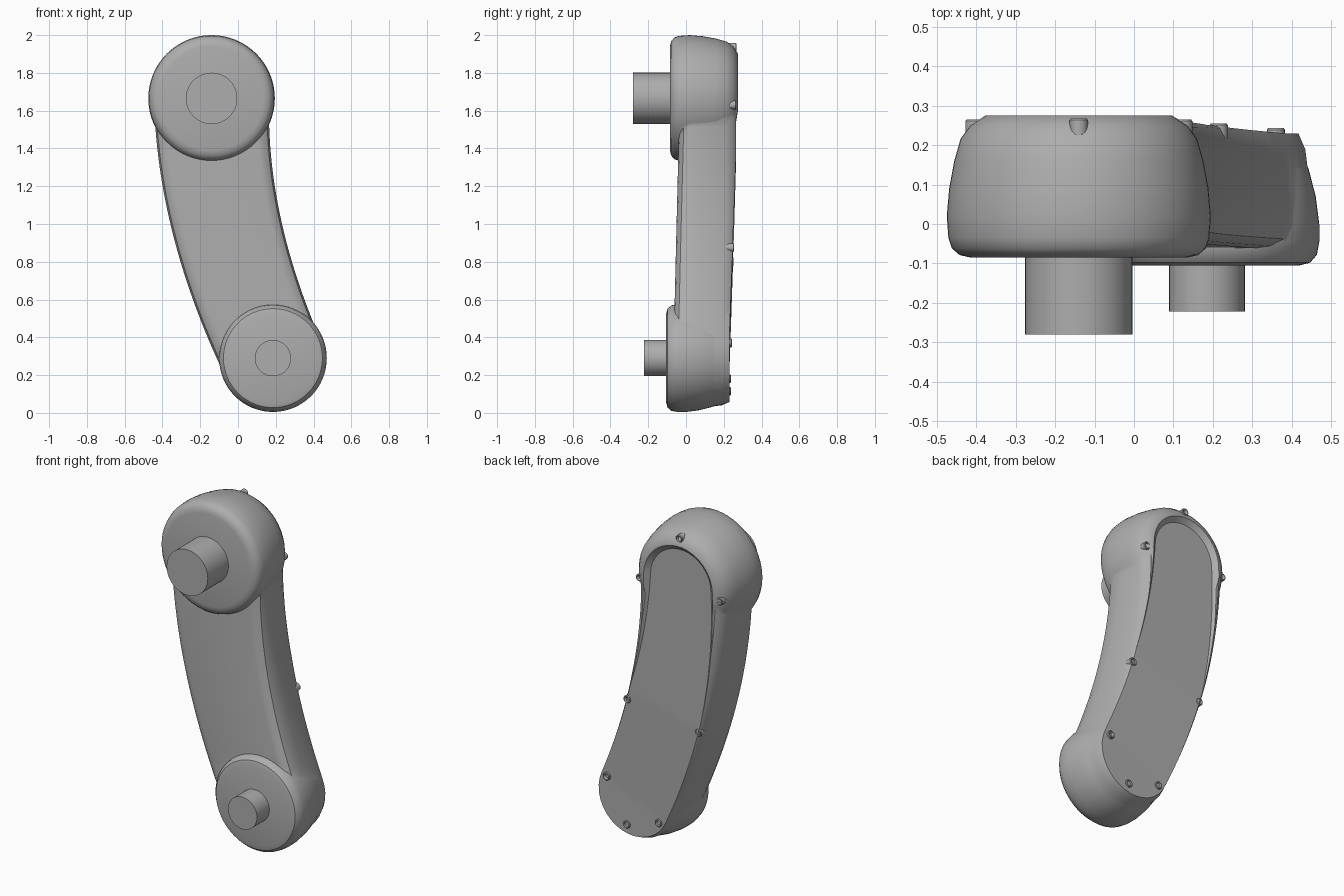
import bpy, bmesh
from math import sin, cos, pi, radians
from mathutils import Vector

if "Cube" in bpy.data.objects:
    bpy.data.objects.remove(bpy.data.objects["Cube"])

grey = bpy.data.materials.new("light_grey")
grey.use_nodes = True
grey.diffuse_color = (0.42, 0.42, 0.42, 1)
grey.node_tree.nodes["Principled BSDF"].inputs["Base Color"].default_value = (0.42, 0.42, 0.42, 1)

TOP = Vector((-0.14, 1.665))     # joint centres in the x-z plane
BEND = Vector((-0.14, 1.0))
LOW = Vector((0.185, 0.29))


def make_object(name, bm):
    bmesh.ops.recalc_face_normals(bm, faces=bm.faces)
    mesh = bpy.data.meshes.new(name)
    bm.to_mesh(mesh)
    bm.free()
    mesh.materials.append(grey)
    obj = bpy.data.objects.new(name, mesh)
    bpy.context.collection.objects.link(obj)
    return obj


def shade(obj, angle=32):
    bpy.ops.object.select_all(action='DESELECT')
    obj.select_set(True)
    bpy.context.view_layer.objects.active = obj
    bpy.ops.object.shade_smooth_by_angle(angle=radians(angle))


def lathe(name, centre, profile, sides):
    """Turn (radius, y) points about an axis along y; both ends are capped."""
    bm = bmesh.new()
    rings = [[bm.verts.new((centre[0] + r * cos(2 * pi * i / sides), y,
                            centre[1] + r * sin(2 * pi * i / sides)))
              for i in range(sides)] for r, y in profile]
    for a, b in zip(rings, rings[1:]):
        for i in range(sides):
            j = (i + 1) % sides
            bm.faces.new((a[i], a[j], b[j], b[i]))
    bm.faces.new(rings[0])
    bm.faces.new(rings[-1])
    return make_object(name, bm)


def rails(w0, w1):
    """Matching left and right points along the bent link, with round ends."""
    pairs = []
    for k in range(8, 0, -1):
        a = k * pi / 17
        up = Vector((0, sin(a) * w0))
        side = Vector((cos(a) * w0, 0))
        pairs.append((TOP + up - side, TOP + up + side, 0))
    for k in range(25):
        t = k / 24
        c = TOP * (1 - t) ** 2 + BEND * 2 * t * (1 - t) + LOW * t * t
        d = ((BEND - TOP) * (1 - t) + (LOW - BEND) * t).normalized()
        n = Vector((-d.y, d.x)) * (w0 + (w1 - w0) * t)
        pairs.append((c - n, c + n, t))
    for k in range(1, 9):
        a = k * pi / 17
        down, side = d * sin(a) * w1, n * cos(a)
        pairs.append((LOW + down - side, LOW + down + side, 1))
    return pairs


def stack(name, layers):
    """Stack link outlines given as (top width, low width, y as a function of t)."""
    bm = bmesh.new()
    loops = []
    for w0, w1, depth in layers:
        pairs = rails(w0, w1)
        left = [bm.verts.new((l.x, depth(t), l.y)) for l, r, t in pairs]
        right = [bm.verts.new((r.x, depth(t), r.y)) for l, r, t in pairs]
        loops.append((left, right))
    for left, right in (loops[0], loops[-1]):
        for i in range(len(left) - 1):
            bm.faces.new((left[i], left[i + 1], right[i + 1], right[i]))
    for (l0, r0), (l1, r1) in zip(loops, loops[1:]):
        a, b = l0 + r0[::-1], l1 + r1[::-1]
        for i in range(len(a)):
            j = (i + 1) % len(a)
            bm.faces.new((a[i], a[j], b[j], b[i]))
    return make_object(name, bm)


def combine(body, other, operation):
    mod = body.modifiers.new(operation.lower(), 'BOOLEAN')
    mod.operation, mod.solver, mod.object = operation, 'EXACT', other
    bpy.context.view_layer.objects.active = body
    bpy.ops.object.modifier_apply(modifier=mod.name)
    bpy.data.objects.remove(other)


def front(offset):
    return lambda t: -0.033 - 0.032 * t + offset


def back(offset):
    return lambda t: 0.264 - 0.03 * max(0, t - 0.5) - offset


def floor(offset):
    return lambda t: 0.25 - 0.05 * max(0, t - 0.58) + offset


# Bent link body with rounded front edges and sides that lean in to the back
body = stack("link_body", [
    (0.245, 0.21, front(0)), (0.272, 0.237, front(0.006)),
    (0.295, 0.26, front(0.025)), (0.305, 0.27, front(0.06)),
    (0.302, 0.267, front(0.12)), (0.285, 0.25, back(0.06)),
    (0.265, 0.232, back(0.018)), (0.24, 0.21, back(0))])

# Domed joint housings
upper = lathe("upper_housing", TOP, [
    (0.275, -0.085), (0.302, -0.079), (0.322, -0.062), (0.331, -0.035), (0.335, 0.02),
    (0.329, 0.09), (0.316, 0.16), (0.3, 0.216), (0.275, 0.25), (0.237, 0.275), (0.18, 0.28)], 64)
lower = lathe("lower_housing", LOW, [
    (0.235, -0.105), (0.262, -0.098), (0.279, -0.078), (0.285, -0.045), (0.285, 0.0),
    (0.276, 0.07), (0.258, 0.14), (0.232, 0.2), (0.2, 0.235), (0.15, 0.24)], 64)
combine(body, upper, 'UNION')
combine(body, lower, 'UNION')

# Sunken back panel that opens out to a flat at the low end
recess = stack("panel_cutter", [
    (0.2, 0.27, floor(0)), (0.238, 0.3, floor(0.035)), (0.238, 0.3, floor(0.2))])
recess.hide_render = True
combine(body, recess, 'DIFFERENCE')
shade(body)

# Joint shafts on the front
for name, centre, radius, tip, base in (("upper_shaft", TOP, 0.136, -0.28, -0.05),
                                        ("lower_shaft", LOW, 0.096, -0.222, -0.07)):
    shade(lathe(name, centre, [(radius, base), (radius, tip)], 48))

# Socket screws around the back panel: x, z, height of the head
screws = [(-0.14, 1.935, 0.268), (-0.405, 1.63, 0.265), (0.125, 1.63, 0.265),
          (-0.255, 0.8, 0.252), (0.215, 0.875, 0.255), (0.36, 0.37, 0.243),
          (0.23, 0.115, 0.237), (0.02, 0.18, 0.237)]
for n, (x, z, y) in enumerate(screws):
    shade(lathe(f"screw_{n + 1}", (x, z), [
        (0.023, y - 0.06), (0.023, y - 0.004), (0.02, y), (0.016, y),
        (0.011, y - 0.012), (0.011, y - 0.03)], 16))
